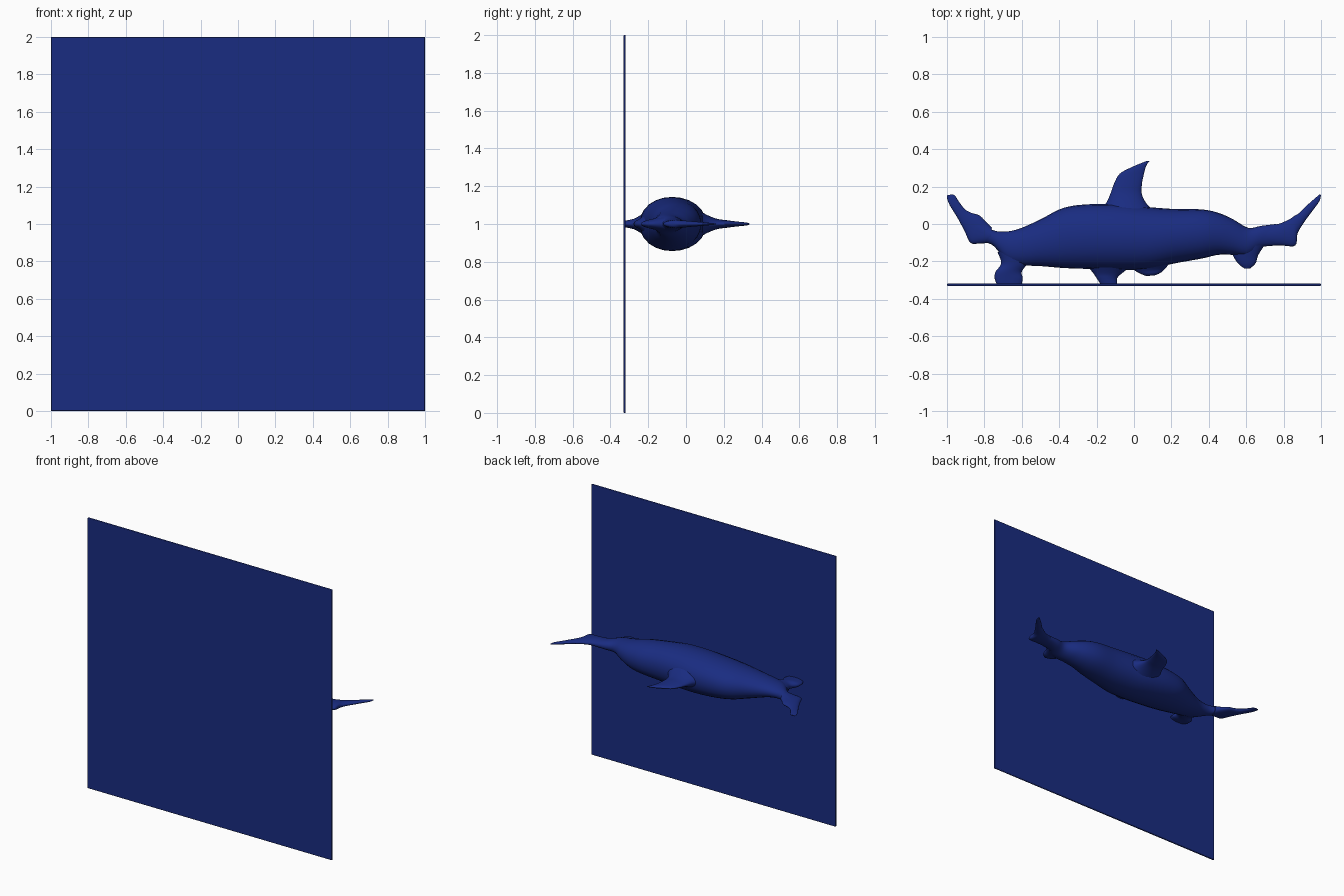
import bpy, bmesh, math
from mathutils import Vector

navy = bpy.data.materials.new("navy")
navy.diffuse_color = (0.01, 0.025, 0.22, 1)
ZC = 1.0       # height of the body's plane of symmetry
SIDES = 24


def spline(a, b, c, d, t):
    return [0.5 * (2*q + (r-p)*t + (2*p-5*q+4*r-s)*t*t + (3*q-p-3*r+s)*t**3)
            for p, q, r, s in zip(a, b, c, d)]


def finish(ob):
    ob.data.materials.append(navy)
    bpy.context.view_layer.objects.active = ob
    ob.select_set(True)
    bpy.ops.object.shade_smooth_by_angle(angle=math.radians(50))
    ob.select_set(False)


# Loft of oval sections: each station is (x1, y1, x2, y2, half thickness in z)
def loft(name, stations, steps=5, power=1.0):
    n = len(stations)
    rows = []
    for i in range(n - 1):
        quad = [stations[min(max(k, 0), n - 1)] for k in range(i - 1, i + 3)]
        rows += [spline(*quad, s / steps) for s in range(steps)]
    rows.append(stations[-1])
    bm = bmesh.new()
    rings = []
    for x1, y1, x2, y2, t in rows:
        mid = Vector(((x1 + x2) / 2, (y1 + y2) / 2, ZC))
        half = Vector(((x2 - x1) / 2, (y2 - y1) / 2, 0))
        ring = []
        for k in range(SIDES):
            a = 2 * math.pi * k / SIDES
            c, s = math.cos(a), math.sin(a)
            z = math.copysign(abs(s) ** power, s) * max(t, 0.003)
            ring.append(bm.verts.new(mid + half * c + Vector((0, 0, z))))
        rings.append(ring)
    for r, q in zip(rings, rings[1:]):
        for k in range(SIDES):
            j = (k + 1) % SIDES
            bm.faces.new((r[k], r[j], q[j], q[k]))
    bm.faces.new(rings[0])
    bm.faces.new(rings[-1])
    bmesh.ops.recalc_face_normals(bm, faces=bm.faces)
    me = bpy.data.meshes.new(name)
    bm.to_mesh(me)
    bm.free()
    ob = bpy.data.objects.new(name, me)
    bpy.context.collection.objects.link(ob)
    finish(ob)


# Flat square panel in front of the animal
bpy.ops.mesh.primitive_cube_add(size=1, location=(0, -0.325, 1))
panel = bpy.context.object
panel.name = "back_panel"
panel.scale = (2, 0.012, 2)
bpy.ops.object.transform_apply(location=False, rotation=False, scale=True)
bev = panel.modifiers.new("soft_edges", "BEVEL")
bev.width, bev.segments = 0.004, 2
finish(panel)

# Streamlined body
body = [(-0.85, -0.10, 0.04, 0.022), (-0.76, -0.11, -0.03, 0.032),
        (-0.68, -0.20, -0.04, 0.045), (-0.60, -0.22, -0.02, 0.060),
        (-0.50, -0.225, 0.025, 0.085), (-0.38, -0.235, 0.085, 0.112),
        (-0.25, -0.24, 0.105, 0.130), (-0.08, -0.245, 0.105, 0.142),
        (0.08, -0.24, 0.09, 0.142), (0.22, -0.21, 0.08, 0.132),
        (0.36, -0.185, 0.078, 0.115), (0.45, -0.165, 0.06, 0.095),
        (0.53, -0.165, 0.025, 0.072), (0.61, -0.17, -0.02, 0.050),
        (0.68, -0.125, -0.01, 0.035), (0.76, -0.115, 0.0, 0.025)]
loft("body", [(x, lo, x, hi, t) for x, lo, hi, t in body], power=0.9)

# Upswept fins at both ends
loft("left_tail_fin", [
    (-0.77, -0.10, -0.76, -0.02, 0.032), (-0.83, -0.105, -0.79, 0.01, 0.026),
    (-0.875, -0.10, -0.825, 0.045, 0.022), (-0.905, -0.04, -0.87, 0.06, 0.018),
    (-0.945, 0.035, -0.905, 0.08, 0.014), (-0.985, 0.10, -0.94, 0.125, 0.010),
    (-1.0, 0.14, -0.955, 0.15, 0.006), (-0.998, 0.155, -0.97, 0.158, 0.003)])
loft("right_tail_fin", [
    (0.70, -0.115, 0.69, -0.01, 0.032), (0.79, -0.115, 0.77, 0.0, 0.026),
    (0.862, -0.115, 0.83, 0.025, 0.021), (0.875, -0.05, 0.86, 0.045, 0.017),
    (0.91, 0.01, 0.885, 0.06, 0.014), (0.95, 0.065, 0.925, 0.10, 0.010),
    (0.99, 0.12, 0.965, 0.135, 0.006), (1.0, 0.155, 0.992, 0.158, 0.003)])

# Tall swept fin on the back
loft("dorsal_fin", [
    (-0.20, 0.05, 0.13, 0.05, 0.085), (-0.15, 0.11, 0.07, 0.105, 0.050),
    (-0.125, 0.165, 0.042, 0.16, 0.028), (-0.105, 0.22, 0.042, 0.21, 0.020),
    (-0.075, 0.27, 0.05, 0.255, 0.014), (-0.01, 0.305, 0.06, 0.295, 0.010),
    (0.04, 0.326, 0.07, 0.32, 0.007), (0.065, 0.336, 0.083, 0.337, 0.003)])

# Short fins on the belly side: two of them reach the panel
loft("left_belly_fin", [
    (-0.73, -0.15, -0.55, -0.15, 0.045), (-0.71, -0.21, -0.57, -0.21, 0.034),
    (-0.74, -0.255, -0.60, -0.255, 0.027), (-0.745, -0.29, -0.595, -0.29, 0.022),
    (-0.735, -0.32, -0.60, -0.32, 0.018)])
loft("middle_belly_fin", [
    (-0.27, -0.20, 0.02, -0.20, 0.075), (-0.22, -0.26, -0.06, -0.26, 0.035),
    (-0.20, -0.29, -0.09, -0.29, 0.024), (-0.18, -0.32, -0.09, -0.32, 0.018)])
loft("small_belly_fin", [
    (-0.03, -0.20, 0.20, -0.20, 0.07), (0.0, -0.245, 0.165, -0.24, 0.03),
    (0.04, -0.268, 0.14, -0.262, 0.018), (0.065, -0.278, 0.11, -0.275, 0.006)])
loft("right_belly_fin", [
    (0.51, -0.13, 0.70, -0.11, 0.04), (0.535, -0.18, 0.665, -0.165, 0.028),
    (0.56, -0.215, 0.65, -0.21, 0.018), (0.59, -0.238, 0.62, -0.238, 0.006)])
